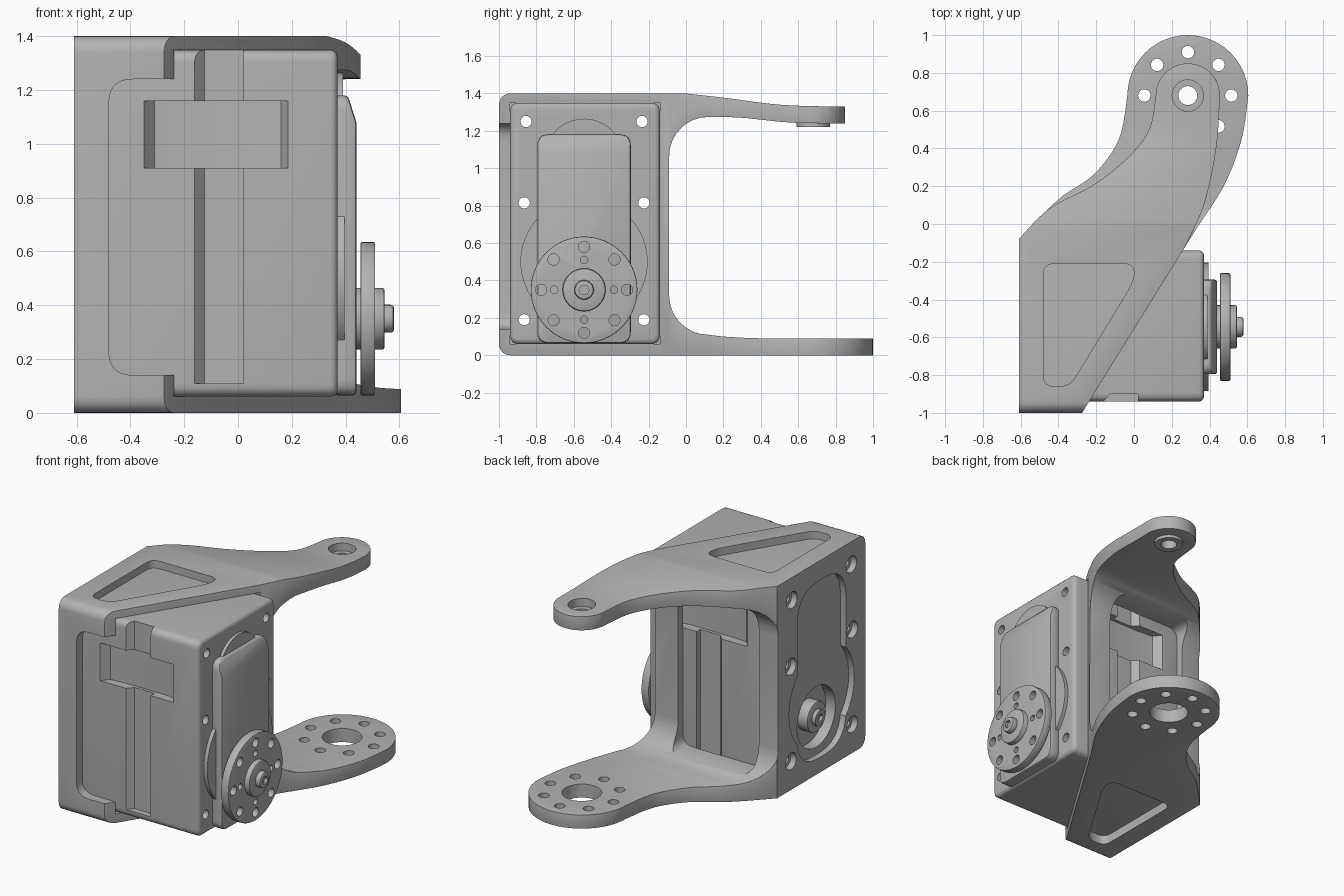
import bpy, bmesh, math
from mathutils import Vector

if "Cube" in bpy.data.objects:
    bpy.data.objects.remove(bpy.data.objects["Cube"], do_unlink=True)

grey = bpy.data.materials.new("plain_grey")
grey.use_nodes = True
grey.diffuse_color = (0.45, 0.45, 0.45, 1)
grey.node_tree.nodes["Principled BSDF"].inputs["Base Color"].default_value = grey.diffuse_color

AXES = {"x": lambda a, b, c: (c, a, b), "y": lambda a, b, c: (a, c, b), "z": lambda a, b, c: (a, b, c)}


def prism(name, pts, axis, lo, hi):
    """Extrude a 2D outline along an axis."""
    bm = bmesh.new()
    put = AXES[axis]
    ends = [[bm.verts.new(put(a, b, c)) for a, b in pts] for c in (lo, hi)]
    for ring in ends:
        bm.faces.new(ring)
    n = len(pts)
    for i in range(n):
        j = (i + 1) % n
        bm.faces.new((ends[0][i], ends[0][j], ends[1][j], ends[1][i]))
    bmesh.ops.recalc_face_normals(bm, faces=bm.faces)
    me = bpy.data.meshes.new(name)
    bm.to_mesh(me)
    bm.free()
    me.materials.append(grey)
    ob = bpy.data.objects.new(name, me)
    bpy.context.collection.objects.link(ob)
    return ob


def arc(cx, cy, r, a0=0, a1=360, n=32):
    steps = n if a1 - a0 == 360 else n + 1
    return [(cx + r * math.cos(t), cy + r * math.sin(t))
            for t in (math.radians(a0 + (a1 - a0) * i / n) for i in range(steps))]


def rounded(pts, r, n=6):
    """Round every corner of a polygon."""
    out = []
    for i, p in enumerate(pts):
        p, a, b = Vector(p), Vector(pts[i - 1]), Vector(pts[(i + 1) % len(pts)])
        s = p + (a - p).normalized() * min(r, (a - p).length * 0.49)
        e = p + (b - p).normalized() * min(r, (b - p).length * 0.49)
        for k in range(n + 1):
            t = k / n
            out.append(tuple(s * (1 - t) ** 2 + p * 2 * t * (1 - t) + e * t * t))
    return out


def rect(a0, a1, b0, b1):
    return [(a0, b0), (a1, b0), (a1, b1), (a0, b1)]


def smooth(pts, n=8):
    """Smooth curve through the points."""
    p = [Vector(q) for q in [pts[0]] + pts + [pts[-1]]]
    out = []
    for a, b, c, d in zip(p, p[1:], p[2:], p[3:]):
        for k in range(n):
            t = k / n
            out.append(tuple(0.5 * (2 * b + (c - a) * t + (2 * a - 5 * b + 4 * c - d) * t * t
                                    + (3 * b - a - 3 * c + d) * t ** 3)))
    return out + [tuple(pts[-1])]


def apply(ob, mod):
    bpy.context.view_layer.objects.active = ob
    bpy.ops.object.modifier_apply(modifier=mod.name)


def boolean(ob, other, op="DIFFERENCE"):
    m = ob.modifiers.new("bool", "BOOLEAN")
    m.operation, m.solver, m.object = op, "EXACT", other
    apply(ob, m)
    bpy.data.objects.remove(other, do_unlink=True)


def cut(ob, pts, axis, lo, hi):
    boolean(ob, prism("cutter", pts, axis, lo, hi))


def bevel(ob, width, segments=3):
    m = ob.modifiers.new("bevel", "BEVEL")
    m.width, m.segments, m.limit_method, m.angle_limit = width, segments, "ANGLE", math.radians(40)
    apply(ob, m)


def outline(left, r, right):
    """Plan of one arm: block, curved neck and round end."""
    return ([(-.275, -1), (-.61, -1)] + smooth([(-.61, -.08)] + left + [(.285 - r, .68)])
            + arc(.285, .68, r, 180, 0, 24)[1:-1] + smooth([(.285 + r, .68)] + right + [(.265, -.13)]))


# Bracket: plan outlines crossed with the U-shaped side profile
bracket = prism("bracket", outline([(-.45, .08), (-.21, .21), (-.03, .355), (.08, .5)], .17,
                                   [(.435, .4), (.37, .1)]), "z", .7, 1.5)
boolean(bracket, prism("lower", outline([(-.4, .13), (-.21, .265), (-.08, .45)], .32,
                                        [(.57, .45), (.48, .21), (.34, -.01)]), "z", -.1, .7), "UNION")
side = (arc(-.94, .06, .06, 270, 180, 6) + arc(-.94, 1.34, .06, 180, 90, 6)
        + smooth([(0, 1.4), (.22, 1.375), (.5, 1.34), (.8, 1.33), (1.1, 1.33)])
        + smooth([(1.1, 1.24), (.8, 1.24), (.55, 1.245), (.3, 1.27), (.13, 1.275)])
        + arc(.12, 1.065, .21, 90, 180, 8)[1:] + arc(.12, .32, .21, 180, 270, 8)
        + smooth([(.2, .1), (.45, .09), (1.1, .09)]) + [(1.1, 0)])
boolean(bracket, prism("profile", side, "x", -1, 1), "INTERSECT")
bevel(bracket, .02)

# Motor cavity, front and rear windows, triangular pockets
cut(bracket, rect(-.94, -.14, .06, 1.35), "x", -.57, 1)
cut(bracket, rounded(rect(-.48, .9, .14, 1.24), .09), "y", -1.1, -.9)
cut(bracket, rounded(rect(-.47, .12, .14, 1.24), .07), "y", -.2, .3)
pocket = rounded([(-.48, -.21), (0, -.21), (0, -.3), (-.34, -.86), (-.48, -.86)], .06)
for lo, hi in ((-.1, .1), (1.3, 1.5)):
    cut(bracket, pocket, "z", lo, hi)

# Pivot holes in the arms
boolean(bracket, prism("pivot_boss", arc(.285, .68, .09), "z", 1.22, 1.3), "UNION")
cut(bracket, arc(.285, .68, .05), "z", 1.1, 1.5)
cut(bracket, arc(.285, .68, .083), "z", 1.28, 1.5)
cut(bracket, arc(.285, .68, .12), "z", -.1, .2)
for i in range(8):
    t = i * math.pi / 4
    cut(bracket, arc(.285 + .23 * math.cos(t), .68 + .23 * math.sin(t), .033, n=20), "z", -.1, .2)

# Opening in the side plate
cut(bracket, rounded(rect(-.8, -.29, .1, 1.27), .22), "x", -.7, -.56)
cut(bracket, arc(-.545, .5, .34, n=48), "x", -.7, -.56)

# Motor body with grooves and clip recesses front and rear
body = prism("motor_body", rounded(rect(-.94, -.14, .06, 1.35), .05), "x", -.57, .37)
bevel(body, .025)
for face, s in ((-.94, 1), (-.14, -1)):
    cut(body, [(-.18, face - s * .02), (-.125, face + s * .04), (.02, face + s * .04), (.02, face - s * .02)],
        "z", .11, 1.5)
    cut(body, [(-.35, face - s * .02), (-.35, face), (-.31, face + s * .05), (-.21, face + s * .06),
               (.1, face + s * .06), (.16, face + s * .05), (.185, face), (.185, face - s * .02)],
        "z", .91, 1.16)
cut(body, arc(-.545, .35, .2), "x", -.7, -.5)

# Screw holes through plate and motor
for y, z in [(-.545 + s * d, z) for s in (-1, 1) for d, z in ((.31, 1.25), (.32, .815), (.32, .19))]:
    for ob in (bracket, body):
        cut(ob, arc(y, z, .03, n=20), "x", -.7, .5)
    cut(bracket, arc(y, z, .055, n=20), "x", -.7, -.56)

# Gear cover on the output side
cover = prism("gear_cover", rounded(rect(-.795, -.295, .065, 1.18), .06), "x", .36, .44)
cut(cover, [(.45, 1.06), (.44, 1.08), (.405, 1.19), (.45, 1.19)], "y", -1, 0)
bevel(cover, .012, 2)
upper_cap = prism("upper_cap", arc(-.545, 1.055, .21, n=48), "x", .36, .39)
side_cap = prism("side_cap", arc(-.545, .5, .34, n=64), "x", .36, .395)

# Output horn, hub and screw
horn = prism("output_horn", arc(-.545, .35, .285, n=64), "x", .455, .51)
bevel(horn, .006, 2)
for i in range(8):
    t = i * math.pi / 4
    spots = [(.23, .03)] + ([(.16, .02)] if i % 2 == 0 else [])
    for d, r in spots:
        cut(horn, arc(-.545 + d * math.cos(t), .35 + d * math.sin(t), r, n=20), "x", .4, .6)
hub = prism("horn_hub", arc(-.545, .35, .115), "x", .43, .545)
bevel(hub, .01, 2)
screw = prism("horn_screw", arc(-.545, .35, .052), "x", .53, .58)
bevel(screw, .012, 2)
cut(screw, arc(-.545, .35, .028, n=6), "x", .56, .6)

# Idler hub on the plate side
idler = prism("idler_hub", arc(-.545, .35, .1), "x", -.575, -.48)
bevel(idler, .01, 2)
idler_screw = prism("idler_screw", arc(-.545, .35, .052), "x", -.6, -.55)
cut(idler_screw, arc(-.545, .35, .028, n=6), "x", -.65, -.58)

for ob in (bracket, body, cover, upper_cap, side_cap, horn, hub, screw, idler, idler_screw):
    bpy.ops.object.select_all(action="DESELECT")
    ob.select_set(True)
    bpy.context.view_layer.objects.active = ob
    bpy.ops.object.shade_smooth_by_angle(angle=math.radians(35))
